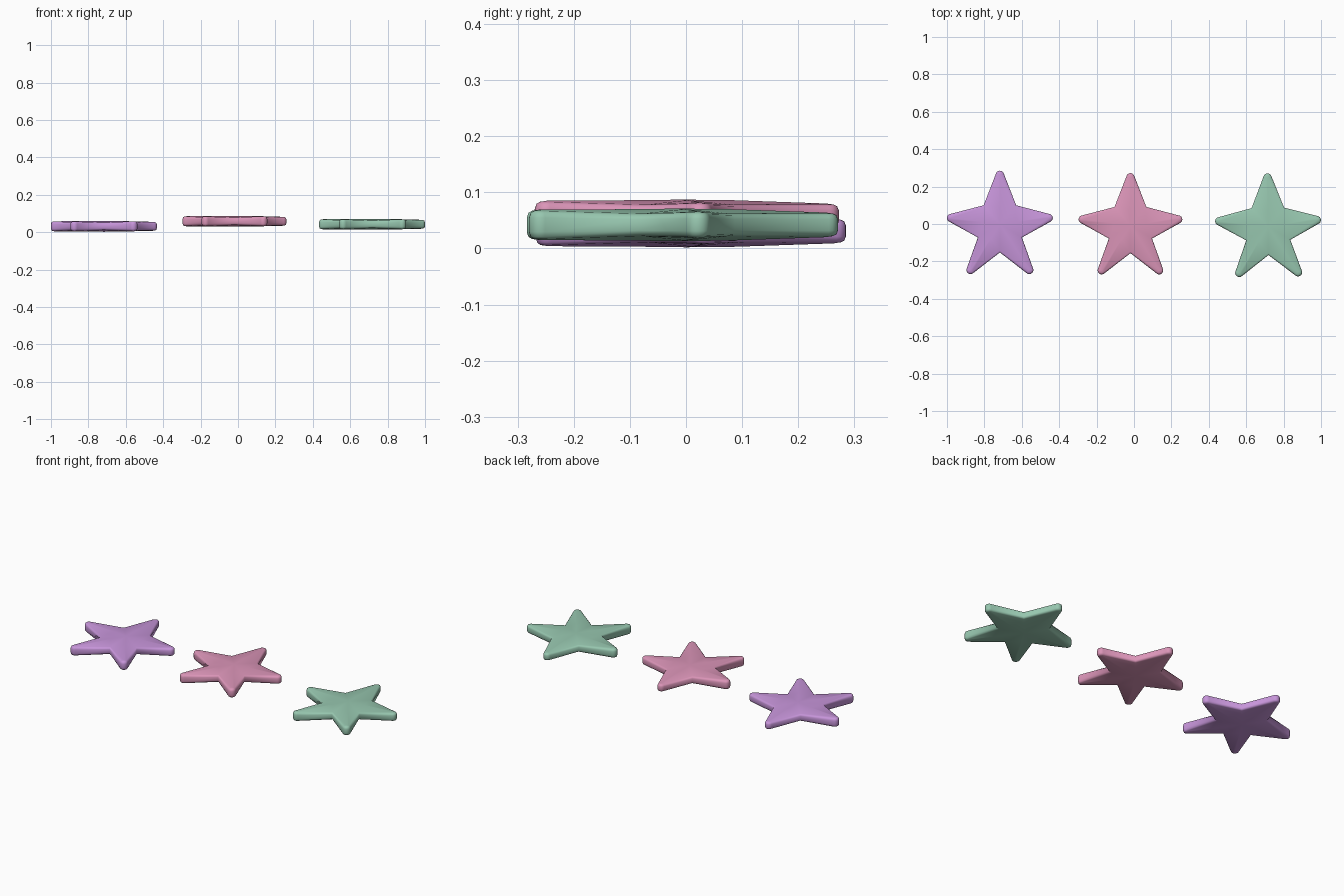
import bpy, bmesh, math
from mathutils import Vector

if "Cube" in bpy.data.objects:
    bpy.data.objects.remove(bpy.data.objects["Cube"])

# arms counter-clockwise from the top: rounded-tip centre x, y, half thickness
ARMS = [(0, .263, .020), (-.261, .032, .025), (-.157, -.246, .025),
        (.157, -.246, .025), (.261, .032, .022)]
# notch following each arm
NOTCHES = [(-.087, .100), (-.118, -.072), (0, -.152), (.118, -.072), (.087, .100)]
TIP_R, NOTCH_H, CENTRE_H, STEPS = .022, .020, .029, 8
# side wall levels: share of half thickness, inset from the outline
LEVELS = [(-1, .009), (-.85, .003), (-.5, 0), (.5, 0), (.85, .003), (1, .009)]


def paint(name, rgb):
    m = bpy.data.materials.new(name)
    m.diffuse_color = (*rgb, 1)
    m.use_nodes = True
    m.node_tree.nodes["Principled BSDF"].inputs["Base Color"].default_value = m.diffuse_color
    return m


def ring(bm, share, inset):
    """One outline loop; returns the arc vertices per arm and the notch vertices."""
    arcs, notches = [], []
    for (x, y, h), (nx, ny) in zip(ARMS, NOTCHES):
        a = math.atan2(y, x)
        arc = []
        for i in range(STEPS + 1):
            t = a + math.radians(-75 + 150 * i / STEPS)
            r = TIP_R - inset
            arc.append(bm.verts.new((x + r * math.cos(t), y + r * math.sin(t), h * share)))
        arcs.append(arc)
        n = Vector((nx, ny))
        n -= n.normalized() * inset
        notches.append(bm.verts.new((n.x, n.y, NOTCH_H * share)))
    return arcs, notches


def cap(bm, arcs, notches, s):
    """Softly ridged face of the star, s = 1 top, -1 bottom."""
    centre = bm.verts.new((0, 0, s * CENTRE_H))
    for k, (x, y, h) in enumerate(ARMS):
        d = Vector((x, y)).normalized() * .09
        mid = bm.verts.new((d.x, d.y, s * (CENTRE_H - .001)))
        tip = bm.verts.new((x, y, s * (h + .002)))
        arc, before, after = arcs[k], notches[k - 1], notches[k]
        for f in ((centre, before, mid), (centre, mid, after),
                  (before, arc[0], tip, mid), (mid, tip, arc[-1], after)):
            bm.faces.new(f)
        for p, q in zip(arc, arc[1:]):
            bm.faces.new((tip, p, q))


def star(name, loc, scale, turn, mat):
    bm = bmesh.new()
    rings = [ring(bm, *lv) for lv in LEVELS]
    loops = [[v for arc, n in zip(*r) for v in (*arc, n)] for r in rings]
    for lo, hi in zip(loops, loops[1:]):
        for i in range(len(lo)):
            j = (i + 1) % len(lo)
            bm.faces.new((lo[i], lo[j], hi[j], hi[i]))
    cap(bm, *rings[0], -1)
    cap(bm, *rings[-1], 1)
    bmesh.ops.recalc_face_normals(bm, faces=bm.faces)
    for f in bm.faces:
        f.smooth = True
    me = bpy.data.meshes.new(name)
    bm.to_mesh(me)
    bm.free()
    me.materials.append(mat)
    ob = bpy.data.objects.new(name, me)
    ob.location = loc
    ob.scale = (scale, scale, 1)
    ob.rotation_euler.z = math.radians(turn)
    bpy.context.collection.objects.link(ob)


# three flat stars in a row
star("purple_star", (-.717, 0, .031), 1, 0, paint("soft purple", (.57, .30, .70)))
star("pink_star", (-.019, -.007, .058), .98, 0, paint("soft pink", (.71, .30, .48)))
star("green_star", (.717, -.014, .042), 1, .7, paint("soft green", (.31, .57, .43)))
